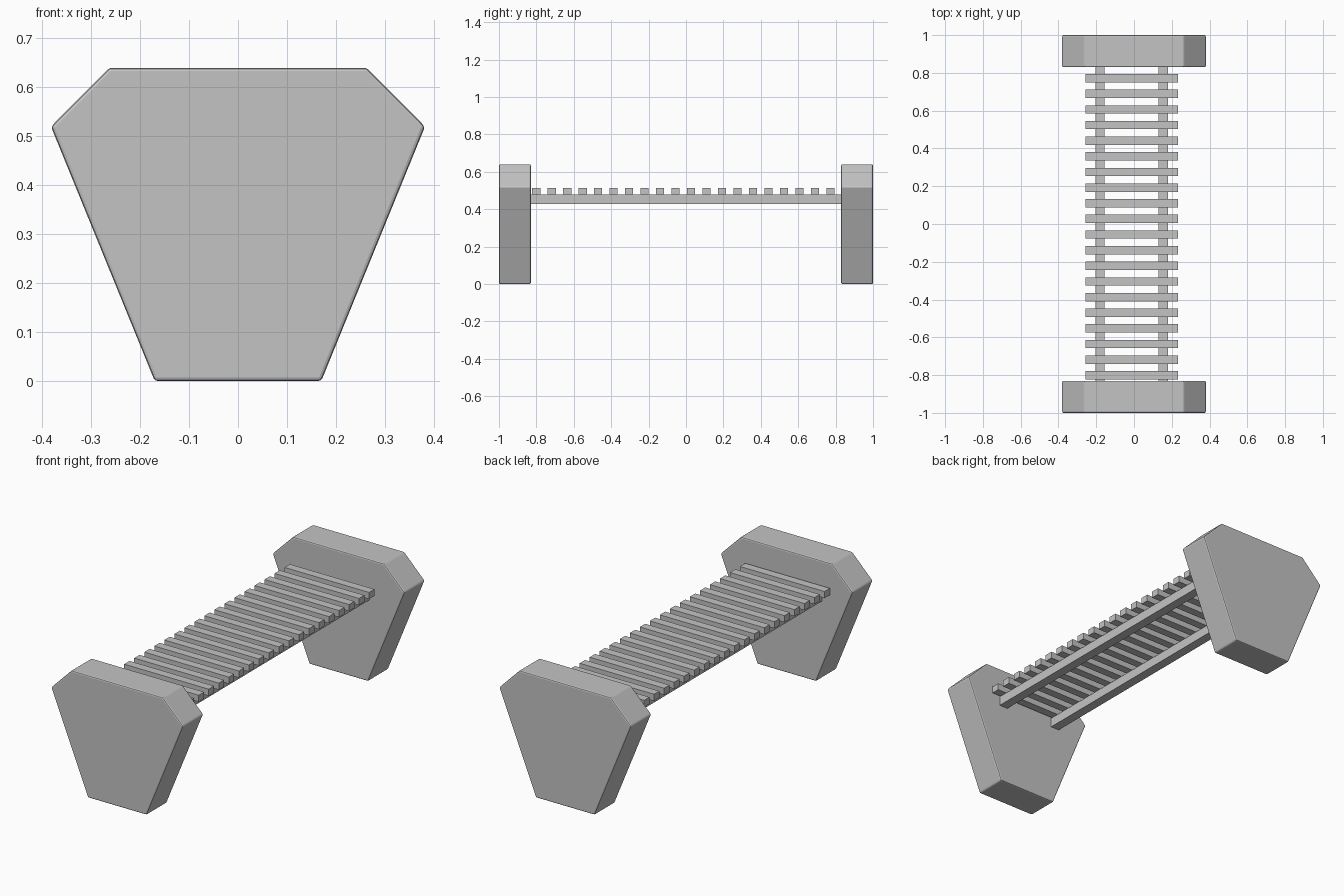
import bpy
import bmesh

if "Cube" in bpy.data.objects:
    bpy.data.objects.remove(bpy.data.objects["Cube"], do_unlink=True)

# One plain grey
GREY = (0.55, 0.55, 0.55, 1)
grey = bpy.data.materials.new("plain grey")
grey.use_nodes = True
grey.diffuse_color = GREY
grey.node_tree.nodes["Principled BSDF"].inputs["Base Color"].default_value = GREY


def prism(name, outline, y0, y1, bevel=0):
    """Extrude an (x, z) outline from y0 to y1."""
    bm = bmesh.new()
    face = bm.faces.new([bm.verts.new((x, y0, z)) for x, z in outline])
    ext = bmesh.ops.extrude_face_region(bm, geom=[face])["geom"]
    verts = [v for v in ext if isinstance(v, bmesh.types.BMVert)]
    bmesh.ops.translate(bm, verts=verts, vec=(0, y1 - y0, 0))
    bmesh.ops.recalc_face_normals(bm, faces=bm.faces)
    mesh = bpy.data.meshes.new(name)
    bm.to_mesh(mesh)
    bm.free()
    mesh.materials.append(grey)
    obj = bpy.data.objects.new(name, mesh)
    bpy.context.collection.objects.link(obj)
    if bevel:
        mod = obj.modifiers.new("edge bevel", "BEVEL")
        mod.width = bevel
        mod.segments = 2
    return obj


def box(name, x0, x1, y0, y1, z0, z1):
    return prism(name, [(x0, z0), (x1, z0), (x1, z1), (x0, z1)], y0, y1)


# Tapered end panels with clipped top corners
half = [(0.17, 0), (0.382, 0.52), (0.263, 0.64)]
outline = half + [(-x, z) for x, z in reversed(half)]
prism("front_panel", outline, -1, -0.83, 0.007)
prism("back_panel", outline, 0.83, 1, 0.007)

# Two long rails between the panels
for name, x in (("right_rail", -0.18), ("left_rail", 0.155)):
    box(name, x - 0.025, x + 0.025, -0.835, 0.835, 0.429, 0.478)

# Evenly spaced seat slats on top of the rails
COUNT, PITCH, DEPTH = 20, 0.0828, 0.044
for i in range(COUNT):
    y = -0.801 + i * PITCH
    box(f"seat_slat_{i + 1}", -0.256, 0.233, y - DEPTH / 2, y + DEPTH / 2, 0.478, 0.513)
